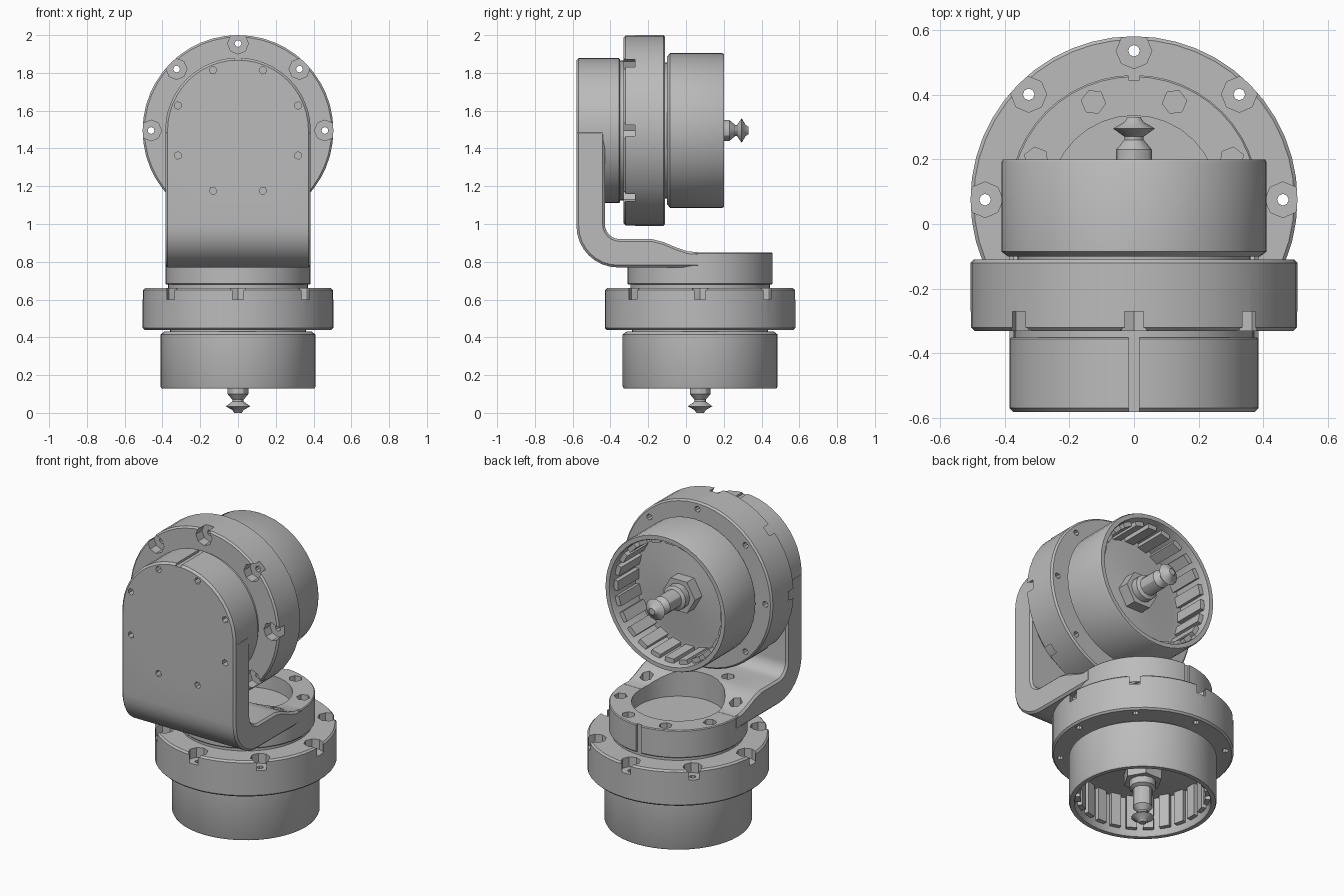
import bpy, bmesh, math
from mathutils import Matrix

cube = bpy.data.objects.get("Cube")
if cube:
    bpy.data.objects.remove(cube, do_unlink=True)

grey = bpy.data.materials.new("light grey metal")
grey.use_nodes = True
grey.diffuse_color = (0.5, 0.5, 0.5, 1)
grey.node_tree.nodes["Principled BSDF"].inputs["Base Color"].default_value = (0.5, 0.5, 0.5, 1)

# Motor frames: local z runs along the axis towards the shaft tip
UPPER = Matrix.Translation((0, 0, 1.495)) @ Matrix.Rotation(-math.pi / 2, 4, 'X')
LOWER = Matrix.Translation((0, 0.075, 0.33)) @ Matrix.Rotation(math.pi, 4, 'X')


def finish(bm, name, matrix=Matrix()):
    bmesh.ops.remove_doubles(bm, verts=bm.verts, dist=1e-5)
    bmesh.ops.transform(bm, matrix=matrix, verts=bm.verts)
    bmesh.ops.recalc_face_normals(bm, faces=bm.faces)
    mesh = bpy.data.meshes.new(name)
    bm.to_mesh(mesh)
    bm.free()
    mesh.materials.append(grey)
    ob = bpy.data.objects.new(name, mesh)
    bpy.context.collection.objects.link(ob)
    return ob


def add_lathe(bm, profile, sides, matrix=Matrix()):
    """Spin a (radius, height) profile round z and place it."""
    verts = [bm.verts.new((r, 0, h)) for r, h in profile]
    edges = [bm.edges.new(pair) for pair in zip(verts, verts[1:])]
    old = set(bm.verts) - set(verts)
    bmesh.ops.spin(bm, geom=verts + edges, axis=(0, 0, 1), cent=(0, 0, 0),
                   steps=sides, angle=2 * math.pi)
    new = [v for v in bm.verts if v not in old]
    bmesh.ops.remove_doubles(bm, verts=new, dist=1e-5)
    new = [v for v in bm.verts if v not in old]
    bmesh.ops.transform(bm, matrix=matrix, verts=new)


def add_box(bm, size, matrix):
    bmesh.ops.create_cube(bm, size=1, matrix=matrix @ Matrix.Diagonal((*size, 1)))


def lathe(name, profile, sides, matrix):
    bm = bmesh.new()
    add_lathe(bm, profile, sides)
    return finish(bm, name, matrix)


def plug(radius, low, high):
    return [(0, low), (radius, low), (radius, high), (0, high)]


def ring(count, radius, start=0.0):
    """Matrices spaced round a circle, local x pointing outwards."""
    for i in range(count):
        yield (Matrix.Rotation(start + i * 2 * math.pi / count, 4, 'Z')
               @ Matrix.Translation((radius, 0, 0)))


def apply_modifiers(ob):
    bpy.context.view_layer.objects.active = ob
    for mod in list(ob.modifiers):
        bpy.ops.object.modifier_apply(modifier=mod.name)


def cut(targets, cutter):
    cutter.hide_render = True
    for ob in targets:
        mod = ob.modifiers.new("cut", 'BOOLEAN')
        mod.operation, mod.solver, mod.object = 'DIFFERENCE', 'EXACT', cutter
        apply_modifiers(ob)
    bpy.data.objects.remove(cutter, do_unlink=True)


def motor(prefix, frame):
    parts = []

    # Mounting flange with neck, and counterbored bolt holes breaking its rim
    flange = lathe(prefix + "_flange", [
        (0, -0.35), (0.37, -0.35), (0.37, -0.33), (0.495, -0.33), (0.505, -0.32),
        (0.505, -0.12), (0.495, -0.11), (0.36, -0.11), (0.36, -0.09), (0, -0.09)], 48, frame)
    bm = bmesh.new()
    for place in ring(8, 0.46):
        add_lathe(bm, [(0, -0.4), (0.055, -0.4), (0.055, -0.27), (0.018, -0.27),
                       (0.018, -0.05), (0, -0.05)], 8, place)
    cut([flange], finish(bm, "bolt_cutter", frame))
    parts.append(flange)

    # Open rotor bell with a shallow cone floor
    parts.append(lathe(prefix + "_rotor_bell", [
        (0, -0.10), (0.39, -0.10), (0.41, -0.085), (0.41, 0.19), (0.405, 0.2),
        (0.38, 0.2), (0.375, 0.19), (0.375, -0.04), (0.32, -0.04), (0.12, 0), (0, 0)],
        48, frame))

    # Magnets lining the bell
    bm = bmesh.new()
    for place in ring(24, 0.362):
        add_box(bm, (0.03, 0.06, 0.2), place @ Matrix.Translation((0, 0, 0.06)))
    parts.append(finish(bm, prefix + "_magnets", frame))

    # Hub nut, shaft and pointed tip
    parts.append(lathe(prefix + "_hub_nut", plug(0.11, -0.02, 0.07), 6, frame))
    parts.append(lathe(prefix + "_shaft", [
        (0, 0.05), (0.075, 0.05), (0.075, 0.11), (0.055, 0.12), (0.055, 0.23),
        (0.03, 0.26), (0.03, 0.27), (0.065, 0.295), (0.03, 0.315), (0.02, 0.33), (0, 0.33)],
        12, frame))
    return parts


parts = motor("upper", UPPER) + motor("lower", LOWER)

# Bracket arm: bent side profile (y, z) extruded across x
outer = [(-0.36 + 0.22 * math.cos(a), 0.99 + 0.22 * math.sin(a))
         for a in (math.pi + i * math.pi / 16 for i in range(9))]
inner = [(-0.35 + 0.08 * math.cos(a), 1.0 + 0.08 * math.sin(a))
         for a in (math.pi * 1.5 - i * math.pi / 12 for i in range(7))]
slope = [(0.075, 0.77), (0.075, 0.85), (0.01, 0.855), (-0.05, 0.875),
         (-0.12, 0.905), (-0.18, 0.92)]
outline = [(-0.58, 1.495)] + outer + slope + inner + [(-0.43, 1.495)]
bm = bmesh.new()
side = bm.faces.new([bm.verts.new((-0.385, y, z)) for y, z in outline])
out = bmesh.ops.extrude_face_region(bm, geom=[side])
bmesh.ops.translate(bm, vec=(0.77, 0, 0),
                    verts=[v for v in out["geom"] if isinstance(v, bmesh.types.BMVert)])
arm = finish(bm, "bracket_arm")
bevel = arm.modifiers.new("edge", 'BEVEL')
bevel.width, bevel.segments, bevel.angle_limit = 0.012, 1, math.radians(50)
apply_modifiers(arm)

# Round bracket pads that carry the motors
upper_pad = lathe("bracket_upper_pad", [
    (0, -0.58), (0.373, -0.58), (0.385, -0.568), (0.385, -0.355),
    (0.38, -0.35), (0, -0.35)], 48, UPPER)
base_pad = lathe("bracket_base_pad", [
    (0, -0.52), (0.38, -0.52), (0.385, -0.515), (0.385, -0.355),
    (0.38, -0.35), (0, -0.35)], 48, LOWER)

# Base recess, bolt holes and alignment slot
bm = bmesh.new()
add_lathe(bm, plug(0.26, -0.72, -0.43), 32)
for place in ring(8, 0.327, math.pi / 8):
    add_lathe(bm, plug(0.038, -0.72, -0.38), 6, place)
add_box(bm, (0.035, 0.04, 0.4), Matrix.Translation((0, -0.39, -0.45)))
cut([arm, base_pad], finish(bm, "base_cutter", LOWER))

# Small screw holes in the front face and slot on top
bm = bmesh.new()
for place in ring(8, 0.345, math.pi / 8):
    add_lathe(bm, plug(0.02, -0.65, -0.53), 6, place)
add_box(bm, (0.035, 0.04, 0.4), Matrix.Translation((0, -0.39, -0.45)))
cut([arm, upper_pad], finish(bm, "front_cutter", UPPER))

# Smooth curved faces, keep edges sharp
bpy.ops.object.select_all(action='DESELECT')
for ob in parts + [arm, upper_pad, base_pad]:
    ob.select_set(True)
    bpy.context.view_layer.objects.active = ob
bpy.ops.object.shade_smooth_by_angle(angle=math.radians(30))
